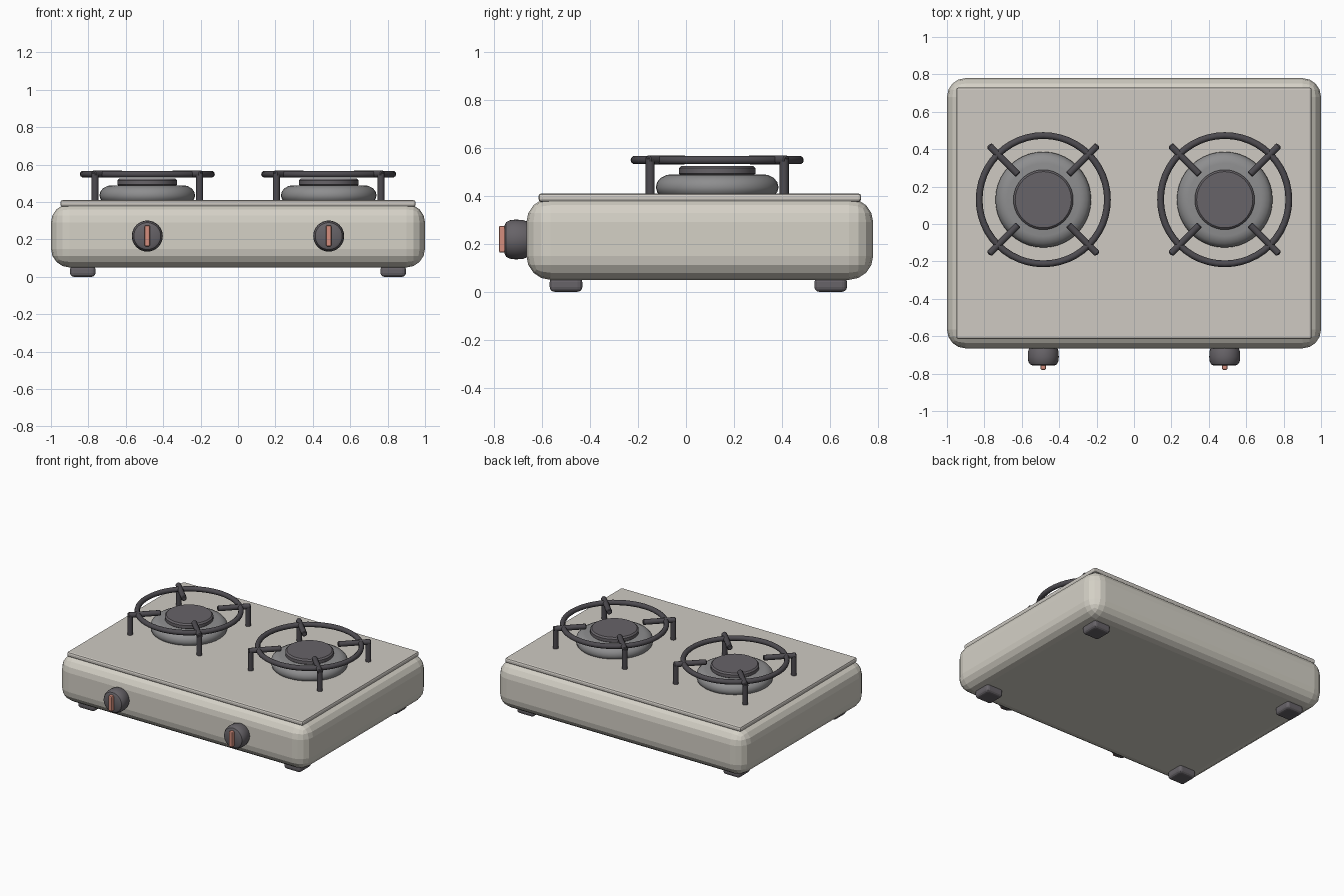
import bpy, math
from mathutils import Vector

if "Cube" in bpy.data.objects:
    bpy.data.objects.remove(bpy.data.objects["Cube"])


def material(name, rgb):
    m = bpy.data.materials.new(name)
    m.diffuse_color = (*rgb, 1)
    m.use_nodes = True
    m.node_tree.nodes["Principled BSDF"].inputs["Base Color"].default_value = m.diffuse_color
    return m


CREAM = material("cream enamel", (0.66, 0.635, 0.565))
PLATE = material("warm grey top", (0.62, 0.59, 0.545))
STEEL = material("burner steel", (0.27, 0.27, 0.275))
DARK = material("dark cap", (0.135, 0.125, 0.138))
IRON = material("black iron", (0.075, 0.07, 0.08))
RED = material("salmon marker", (0.66, 0.27, 0.205))


def finish(obj, name, mat, bevel=0, segments=3, smooth=None):
    obj.name = name
    obj.data.materials.append(mat)
    if bevel:
        mod = obj.modifiers.new("bevel", "BEVEL")
        mod.width, mod.segments = bevel, segments
        mod.limit_method = "ANGLE"
        mod.angle_limit = math.radians(40)
    if smooth:
        bpy.ops.object.shade_smooth_by_angle(angle=math.radians(smooth))
    return obj


def box(name, lo, hi, mat, bevel, segments=3):
    lo, hi = Vector(lo), Vector(hi)
    bpy.ops.mesh.primitive_cube_add(size=1, location=(lo + hi) / 2)
    obj = bpy.context.object
    obj.scale = hi - lo
    bpy.ops.object.transform_apply(location=False, rotation=False, scale=True)
    return finish(obj, name, mat, bevel, segments)


def rod(name, a, b, radius, mat, sides=10):
    a, b = Vector(a), Vector(b)
    bpy.ops.mesh.primitive_cylinder_add(vertices=sides, radius=radius, depth=(b - a).length,
                                        location=(a + b) / 2)
    obj = bpy.context.object
    obj.rotation_euler = (b - a).to_track_quat("Z", "Y").to_euler()
    return finish(obj, name, mat, 0.005, 1, 40)


def lathe(name, profile, mat, location, rotation=(0, 0, 0), sides=40):
    """Revolve (radius, height) points about the local z axis, with flat end caps."""
    verts, faces = [], []
    for r, z in profile:
        for i in range(sides):
            t = math.tau * i / sides
            verts.append((r * math.cos(t), r * math.sin(t), z))
    for k in range(len(profile) - 1):
        for i in range(sides):
            j = (i + 1) % sides
            faces.append((k * sides + i, k * sides + j, (k + 1) * sides + j, (k + 1) * sides + i))
    faces.append(tuple(reversed(range(sides))))
    faces.append(tuple(range(len(verts) - sides, len(verts))))
    mesh = bpy.data.meshes.new(name)
    mesh.from_pydata(verts, [], faces)
    obj = bpy.data.objects.new(name, mesh)
    bpy.context.collection.objects.link(obj)
    obj.location, obj.rotation_euler = location, rotation
    bpy.ops.object.select_all(action="DESELECT")
    obj.select_set(True)
    bpy.context.view_layer.objects.active = obj
    return finish(obj, name, mat, smooth=35)


# Rounded housing and the thin top plate
box("housing", (-1, -0.665, 0.05), (1, 0.78, 0.39), CREAM, 0.1, 4)
box("top_plate", (-0.95, -0.615, 0.375), (0.95, 0.73, 0.41), PLATE, 0.012, 2)

# Four feet
for x in (-0.83, 0.83):
    for y in (-0.5, 0.603):
        box("foot", (x - 0.068, y - 0.068, 0), (x + 0.068, y + 0.068, 0.06), DARK, 0.02, 3)

for x in (-0.485, 0.485):
    y = 0.13
    # Burner bowl and cap
    lathe("burner", [(0.235, 0.40), (0.25, 0.415), (0.256, 0.435), (0.25, 0.458), (0.235, 0.475),
                     (0.213, 0.486), (0.195, 0.489)], STEEL, (x, y, 0))
    lathe("burner_cap", [(0.15, 0.485), (0.16, 0.493), (0.16, 0.515), (0.15, 0.525)], DARK, (x, y, 0))

    # Pan support: ring, four arms and four posts
    bpy.ops.mesh.primitive_torus_add(location=(x, y, 0.549), major_radius=0.343, minor_radius=0.018,
                                     major_segments=48, minor_segments=10)
    finish(bpy.context.object, "support_ring", IRON, smooth=50)
    for k in range(4):
        t = math.radians(45 + 90 * k)
        c, s = math.cos(t), math.sin(t)
        outer = (x + 0.395 * c, y + 0.395 * s)
        rod("support_arm", (x + 0.19 * c, y + 0.19 * s, 0.55),
            (x + 0.41 * c, y + 0.41 * s, 0.55), 0.019, IRON)
        rod("support_post", (*outer, 0.40), (*outer, 0.558), 0.019, IRON)

    # Knob with its raised marker
    lathe("knob", [(0.074, 0), (0.081, 0.02), (0.083, 0.05), (0.08, 0.075), (0.072, 0.09), (0.058, 0.097)],
          DARK, (x, -0.66, 0.218), (math.pi / 2, 0, 0), 32)
    box("knob_marker", (x - 0.015, -0.78, 0.163), (x + 0.015, -0.745, 0.275), RED, 0.008, 2)
